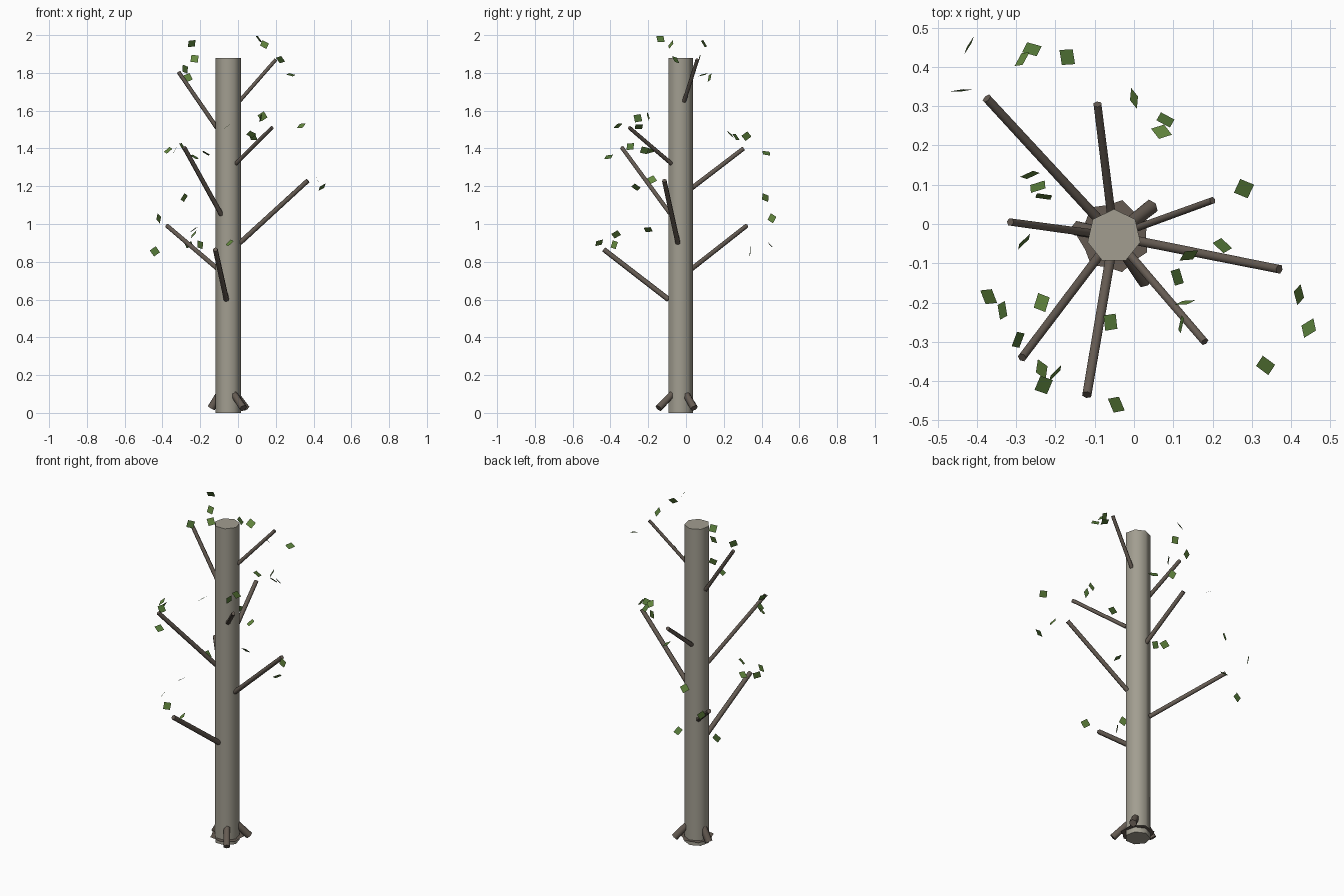
import bpy, bmesh, math, random
from mathutils import Vector

if "Cube" in bpy.data.objects:
    bpy.data.objects.remove(bpy.data.objects["Cube"])

random.seed(4)


def material(name, rgb):
    m = bpy.data.materials.new(name)
    m.diffuse_color = (*rgb, 1)
    m.use_nodes = True
    m.node_tree.nodes["Principled BSDF"].inputs["Base Color"].default_value = m.diffuse_color
    return m


BARK = material("bark", (0.36, 0.34, 0.28))
TWIG = material("branch_bark", (0.13, 0.105, 0.085))
GREENS = [material("leaf_%d" % i, c) for i, c in
          enumerate([(0.09, 0.19, 0.04), (0.13, 0.25, 0.05)])]


def finish(name, bm, mat):
    me = bpy.data.meshes.new(name)
    bm.to_mesh(me)
    bm.free()
    me.materials.append(mat)
    ob = bpy.data.objects.new(name, me)
    bpy.context.collection.objects.link(ob)
    return ob


def rod(name, a, b, r1, r2, sides, mat, turn=0.0):
    """Tapered cylinder from a to b, smooth sides and flat caps."""
    a, b = Vector(a), Vector(b)
    bm = bmesh.new()
    bmesh.ops.create_cone(bm, cap_ends=True, segments=sides,
                          radius1=r1, radius2=r2, depth=(b - a).length)
    ob = finish(name, bm, mat)
    ob.location = (a + b) / 2
    ob.rotation_mode = 'QUATERNION'
    d = (b - a).normalized()
    if d.z > 0.999:
        ob.rotation_quaternion = (math.cos(turn / 2), 0, 0, math.sin(turn / 2))
    else:
        ob.rotation_quaternion = d.to_track_quat('Z', 'Y')
    bpy.ops.object.select_all(action='DESELECT')
    ob.select_set(True)
    bpy.context.view_layer.objects.active = ob
    bpy.ops.object.shade_smooth_by_angle(angle=math.radians(65))
    return ob


# Trunk
CX, CY = -0.051, -0.031
rod("trunk", (CX, CY, 0), (CX, CY, 1.88), 0.069, 0.069, 7, BARK)

# Branches spiralling up the trunk: start height, tip, radius
branches = [
    (0.60, (-0.12, -0.435, 0.865), 0.0145),
    (0.75, (-0.375, 0.32, 0.99), 0.014),
    (0.90, (0.37, -0.115, 1.23), 0.0135),
    (1.05, (-0.285, -0.34, 1.405), 0.013),
    (1.19, (-0.093, 0.305, 1.40), 0.0125),
    (1.32, (0.18, -0.30, 1.51), 0.012),
    (1.51, (-0.315, 0.005, 1.805), 0.0115),
    (1.65, (0.20, 0.06, 1.87), 0.0105),
]
for i, (z, tip, r) in enumerate(branches):
    d = Vector((tip[0] - CX, tip[1] - CY, 0)).normalized() * 0.062
    rod("branch_%d" % (i + 1), (CX + d.x, CY + d.y, z), tip, r, r * 0.92, 6, TWIG)

# Roots
for i, (x, y) in enumerate([(0.043, 0.043), (0.028, -0.145), (-0.142, -0.012)]):
    d = Vector((x - CX, y - CY, 0)).normalized() * 0.045
    rod("root_%d" % (i + 1), (CX + d.x, CY + d.y, 0.105), (x, y, 0.025),
        0.019, 0.021, 6, TWIG)

# Thin ragged collar around the base
bm = bmesh.new()
vs = []
for i in range(14):
    a = math.tau * i / 14
    r = 0.094 if i % 2 else 0.081
    vs.append(bm.verts.new((CX + r * math.cos(a), CY + r * math.sin(a), 0.03)))
bm.faces.new(vs)
finish("base_collar", bm, TWIG)

# Leaves: x, y, z and how flat each one lies
leaves = [
    (-0.26, 0.445, 0.89, .7), (-0.285, 0.42, 1.14, .4), (-0.17, 0.425, 1.375, .85),
    (-0.42, 0.455, 1.03, .1), (-0.44, 0.34, 0.855, .1), (0.0, 0.32, 1.465, .4),
    (0.08, 0.265, 1.46, .6), (0.07, 0.235, 1.475, .7), (0.28, 0.09, 1.79, .95),
    (-0.265, 0.125, 1.775, .3), (-0.245, 0.095, 1.955, .5), (-0.23, 0.07, 1.875, .3),
    (-0.28, -0.045, 1.82, .2), (-0.37, -0.185, 1.39, .7), (-0.335, -0.22, 1.39, .5),
    (-0.235, -0.20, 0.97, .8), (-0.295, -0.295, 1.41, .5), (-0.235, -0.37, 0.945, .6),
    (-0.23, -0.41, 1.355, .85), (-0.20, -0.38, 0.89, .2), (-0.06, -0.25, 1.515, .8),
    (-0.045, -0.46, 0.90, .7), (0.225, -0.055, 1.87, .6), (0.14, -0.08, 1.95, .5),
    (0.11, -0.135, 1.98, .6), (0.13, -0.20, 1.57, .2), (0.12, -0.255, 1.56, .2),
    (0.42, -0.18, 1.235, .5), (0.445, -0.265, 1.195, .7), (0.335, -0.36, 1.52, .8),
]
for i, (x, y, z, flat) in enumerate(leaves):
    a = random.uniform(0, math.tau)
    s = math.sqrt(1 - flat * flat)
    n = Vector((s * math.cos(a), s * math.sin(a), flat))
    u = n.orthogonal().normalized()
    v = n.cross(u)
    t = random.uniform(0, math.tau)
    u, v = u * math.cos(t) + v * math.sin(t), v * math.cos(t) - u * math.sin(t)
    bm = bmesh.new()
    c, h = Vector((x, y, z)), 0.0195
    bm.faces.new([bm.verts.new(c + u * p * h + v * q * h)
                  for p, q in ((-1, -1), (1, -1), (1, 1), (-1, 1))])
    finish("leaf_%d" % (i + 1), bm, GREENS[i % 2])
